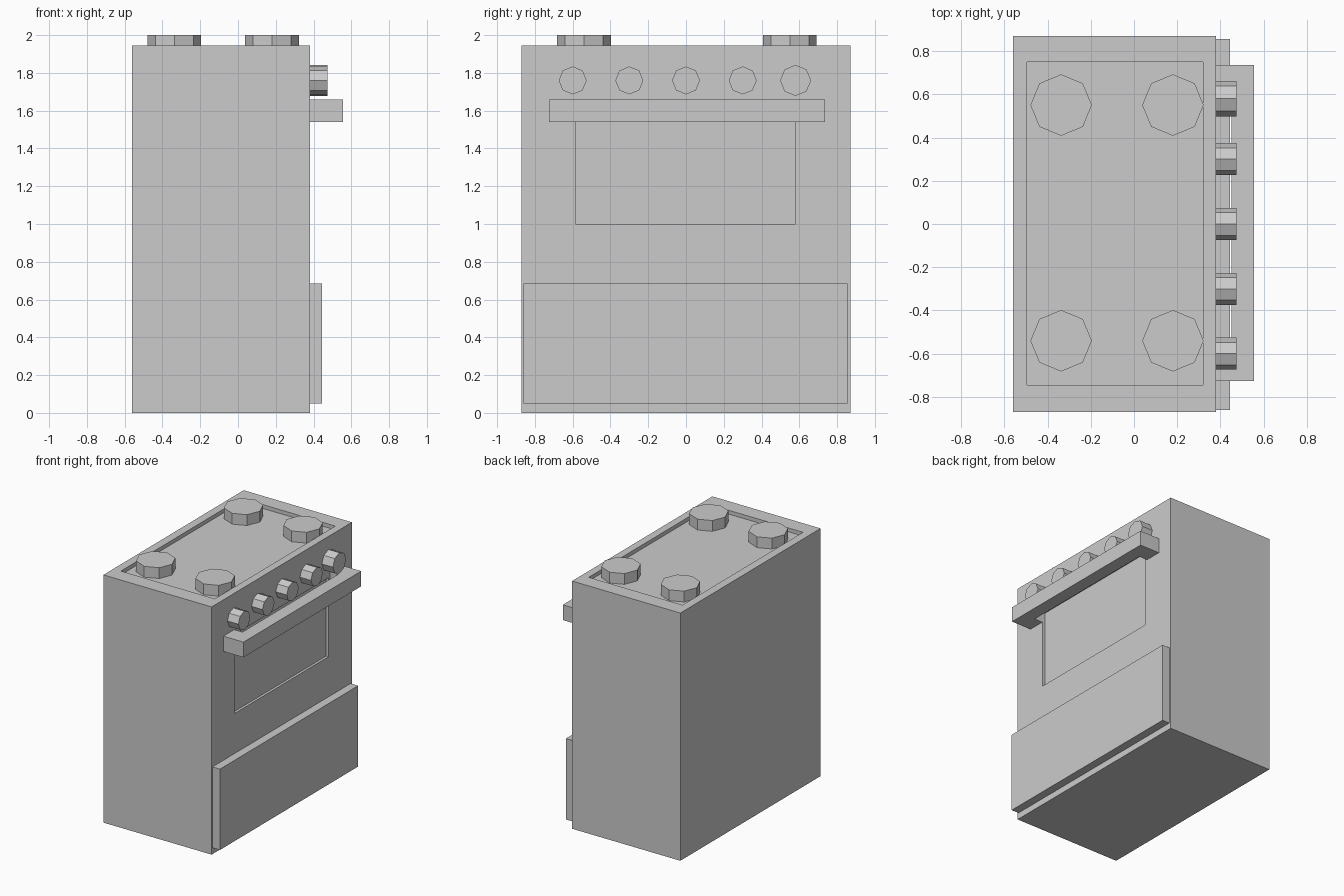
import bpy, bmesh
from math import radians
from mathutils import Matrix, Vector

if "Cube" in bpy.data.objects:
    bpy.data.objects.remove(bpy.data.objects["Cube"])


def finish(name, bm):
    bmesh.ops.recalc_face_normals(bm, faces=bm.faces)
    mesh = bpy.data.meshes.new(name)
    bm.to_mesh(mesh)
    bm.free()
    obj = bpy.data.objects.new(name, mesh)
    bpy.context.collection.objects.link(obj)
    return obj


def make_box(lo, hi):
    lo, hi = Vector(lo), Vector(hi)
    bm = bmesh.new()
    size = Matrix.Diagonal((*(hi - lo), 1))
    bmesh.ops.create_cube(bm, size=1, matrix=Matrix.Translation((lo + hi) / 2) @ size)
    return bm


def recess(bm, axis, ranges, depth):
    """Sink a rectangular panel into the face pointing along +axis."""
    bm.normal_update()
    face = max(bm.faces, key=lambda f: f.normal[axis])
    bmesh.ops.inset_individual(bm, faces=[face], thickness=0.05)
    centre = face.calc_center_median()
    for v in face.verts:
        for a, (lo, hi) in ranges.items():
            v.co[a] = lo if v.co[a] < centre[a] else hi
    panel = bmesh.ops.extrude_discrete_faces(bm, faces=[face])["faces"][0]
    for v in panel.verts:
        v.co[axis] -= depth


def octagon(name, centre, radius, depth, along_x=False):
    bm = bmesh.new()
    turn = Matrix.Rotation(radians(90), 4, 'Y') if along_x else Matrix()
    bmesh.ops.create_cone(bm, cap_ends=True, segments=8, radius1=radius,
                          radius2=radius, depth=depth,
                          matrix=Matrix.Translation(centre) @ turn)
    finish(name, bm)


# Oven body with sunken hob top and window
body = make_box((-0.56, -0.87, 0), (0.38, 0.87, 1.945))
recess(body, 2, {0: (-0.495, 0.32), 1: (-0.745, 0.75)}, 0.03)
recess(body, 0, {1: (-0.585, 0.58), 2: (1.0, 1.62)}, 0.02)
finish("oven_body", body)

# Lower drawer
finish("drawer", make_box((0.37, -0.86, 0.05), (0.445, 0.855, 0.685)))

# Burners
for x in (-0.337, 0.18):
    for y in (-0.54, 0.55):
        octagon("burner", (x, y, 1.955), 0.142, 0.09)

# Control knobs
for y, r in ((-0.6, 0.074), (-0.3, 0.074), (0, 0.074), (0.3, 0.074), (0.58, 0.082)):
    octagon("knob", (0.4275, y, 1.76), r, 0.095, along_x=True)

# U-shaped door handle
profile = [(0.38, -0.725), (0.555, -0.725), (0.555, 0.735), (0.38, 0.735),
           (0.38, 0.6), (0.452, 0.6), (0.452, -0.59), (0.38, -0.59)]
bm = bmesh.new()
base = bm.faces.new([bm.verts.new((x, y, 1.54)) for x, y in profile])
top = bmesh.ops.extrude_face_region(bm, geom=[base], use_keep_orig=True)["geom"]
bmesh.ops.translate(bm, vec=(0, 0, 0.12),
                    verts=[g for g in top if isinstance(g, bmesh.types.BMVert)])
finish("door_handle", bm)
